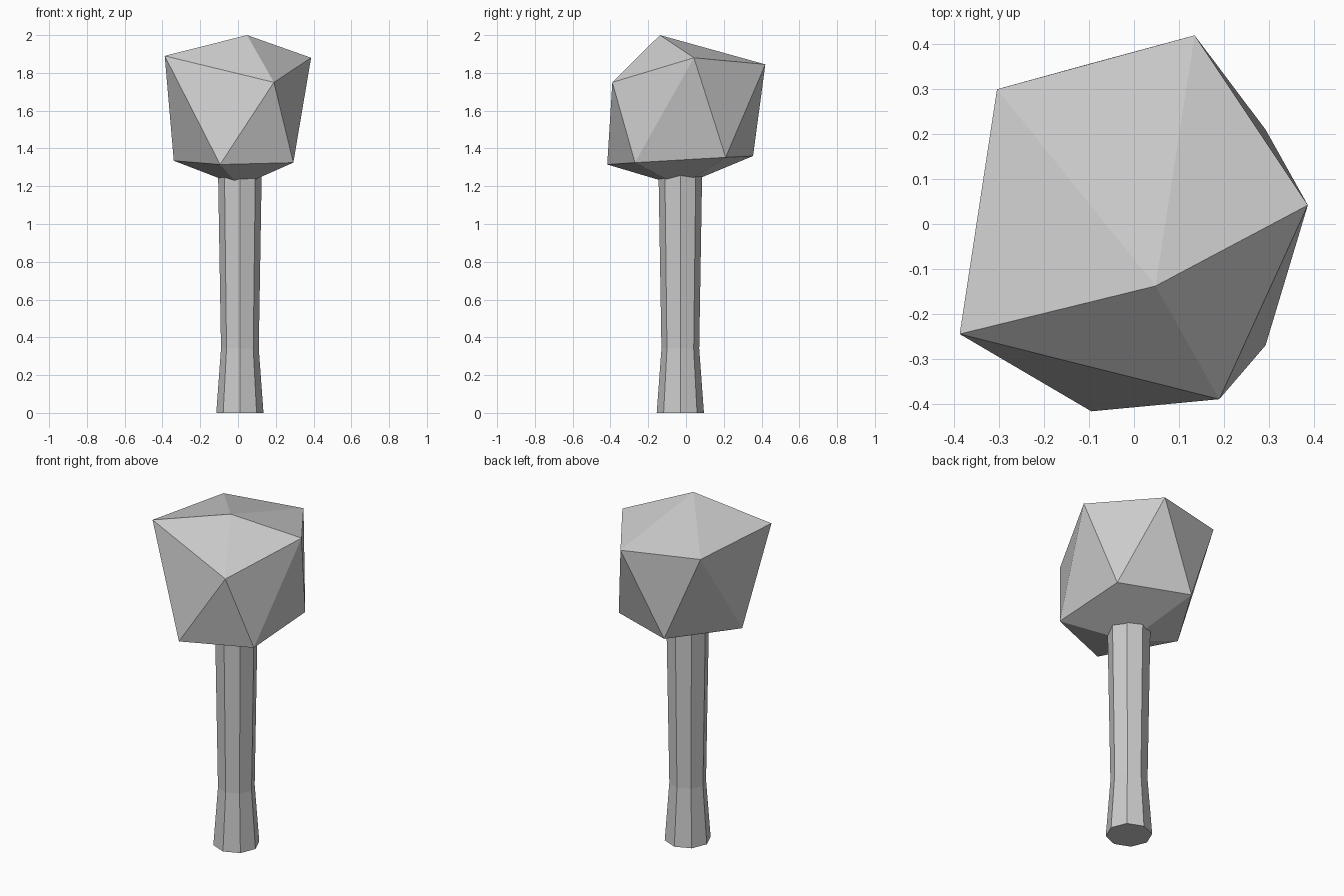
import bpy, bmesh
from math import cos, sin, pi

if "Cube" in bpy.data.objects:
    bpy.data.objects.remove(bpy.data.objects["Cube"])


def make_object(name, bm):
    bmesh.ops.recalc_face_normals(bm, faces=bm.faces[:])
    mesh = bpy.data.meshes.new(name)
    bm.to_mesh(mesh)
    bm.free()
    obj = bpy.data.objects.new(name, mesh)
    bpy.context.collection.objects.link(obj)
    return obj


# Trunk: eight-sided, flared at the foot, its top buried in the crown
bm = bmesh.new()
SIDES, CX, CY = 8, 0.01, -0.03
rings = []
for z, r in [(0, 0.125), (0.34, 0.10), (1.30, 0.116)]:
    rings.append([bm.verts.new((CX + r * cos(2 * pi * i / SIDES),
                                CY + r * sin(2 * pi * i / SIDES), z))
                  for i in range(SIDES)])
for low, high in zip(rings, rings[1:]):
    for i in range(SIDES):
        j = (i + 1) % SIDES
        bm.faces.new((low[i], low[j], high[j], high[i]))
bm.faces.new(rings[0][::-1])
bm.faces.new(rings[-1])
make_object("trunk", bm)

# Crown: irregular icosahedron made of two staggered rings and two poles
bm = bmesh.new()
upper = [bm.verts.new(p) for p in [
    (-0.388, -0.245, 1.89), (0.19, -0.39, 1.75), (0.387, 0.042, 1.88),
    (0.135, 0.42, 1.845), (-0.305, 0.30, 1.862)]]
lower = [bm.verts.new(p) for p in [
    (-0.095, -0.417, 1.315), (0.293, -0.27, 1.325), (0.293, 0.21, 1.353),
    (-0.105, 0.355, 1.36), (-0.34, -0.04, 1.335)]]
top = bm.verts.new((0.048, -0.138, 2.0))
bottom = bm.verts.new((0.01, -0.03, 1.20))
for i in range(5):
    j = (i + 1) % 5
    bm.faces.new((top, upper[i], upper[j]))
    bm.faces.new((upper[i], lower[i], upper[j]))
    bm.faces.new((lower[i], lower[j], upper[j]))
    bm.faces.new((bottom, lower[j], lower[i]))
make_object("crown", bm)
